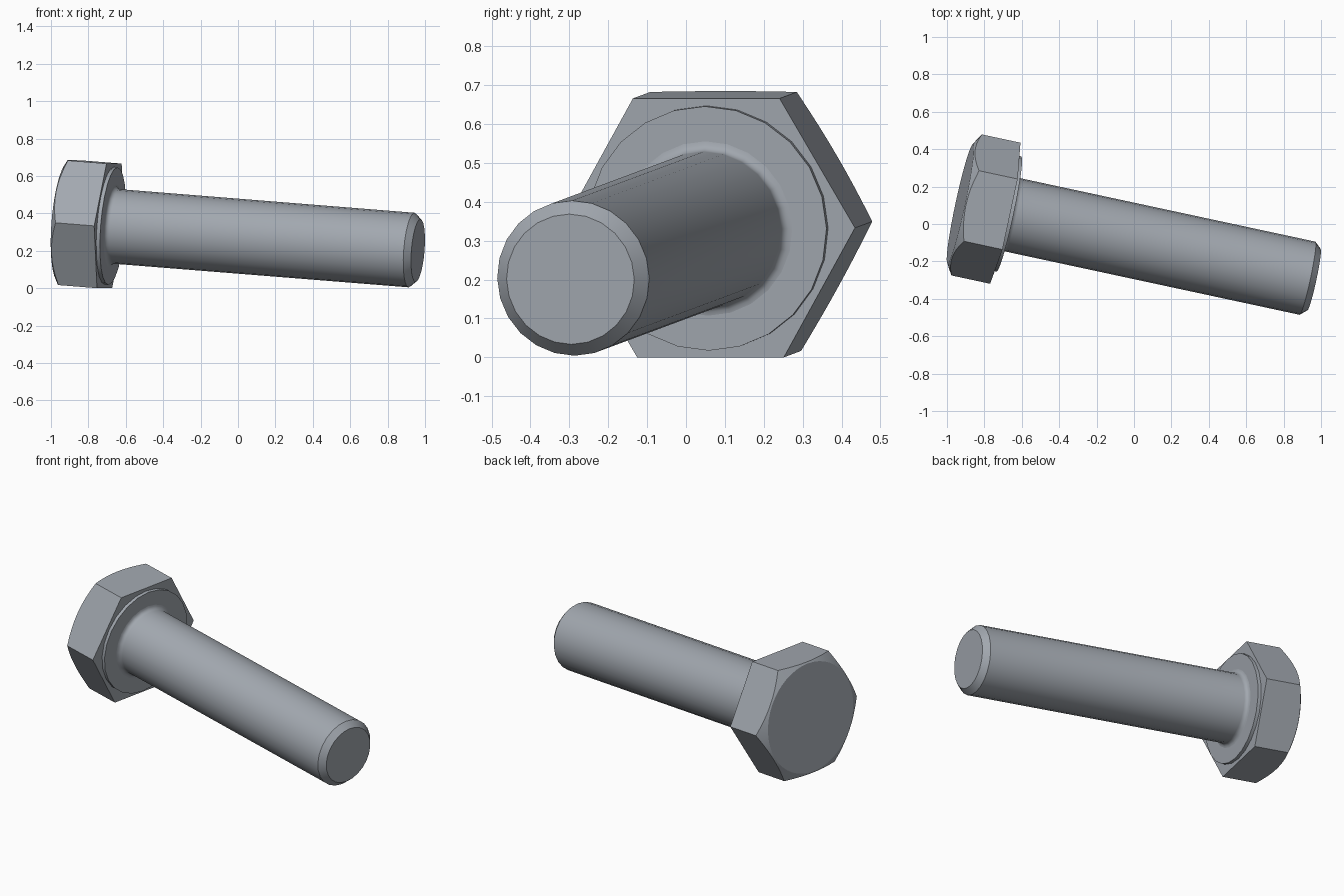
import bpy, bmesh
from math import cos, sin, tan, pi, radians
from mathutils import Matrix, Vector

if "Cube" in bpy.data.objects:
    bpy.data.objects.remove(bpy.data.objects["Cube"])

steel = bpy.data.materials.new("grey steel")
steel.use_nodes = True
colour = (0.36, 0.39, 0.43, 1)
steel.diffuse_color = colour
steel.node_tree.nodes["Principled BSDF"].inputs["Base Color"].default_value = colour

# Bolt frame: local x runs along the shank, origin at the underside of the head
axis = Vector((1, -0.215, -0.08)).normalized()
side = Vector((0, 0, 1)).cross(axis).normalized()
up = axis.cross(side)
frame = Matrix.Translation((-0.688, 0.0575, 0.333)) @ Matrix((axis, side, up)).transposed().to_4x4()


def ring_solid(name, rings, segments):
    """Closed solid from rings; each ring maps an angle to (distance, radius)."""
    bm = bmesh.new()
    loops = []
    for ring in rings:
        loop = []
        for i in range(segments):
            a = 2 * pi * i / segments
            x, r = ring(a)
            loop.append(bm.verts.new((x, r * cos(a), r * sin(a))))
        loops.append(loop)
    for lower, upper in zip(loops, loops[1:]):
        for i in range(segments):
            j = (i + 1) % segments
            bm.faces.new((lower[i], lower[j], upper[j], upper[i]))
    bm.faces.new(loops[0])
    bm.faces.new(loops[-1])
    bmesh.ops.recalc_face_normals(bm, faces=bm.faces)
    mesh = bpy.data.meshes.new(name)
    bm.to_mesh(mesh)
    bm.free()
    mesh.materials.append(steel)
    obj = bpy.data.objects.new(name, mesh)
    bpy.context.collection.objects.link(obj)
    obj.matrix_world = frame
    bpy.ops.object.select_all(action='DESELECT')
    obj.select_set(True)
    bpy.context.view_layer.objects.active = obj
    bpy.ops.object.shade_smooth_by_angle(angle=radians(28))
    return obj


def lathe(name, profile, segments):
    return ring_solid(name, [lambda a, p=p: p for p in profile], segments)


# Hexagonal head with a conical chamfer on its outer face
flat, thickness, crown = 0.334, 0.247, 0.325


def hex_radius(a):
    return flat / cos((a % (pi / 3)) - pi / 6)


ring_solid("hex_head", [
    lambda a: (0, hex_radius(a)),
    lambda a: ((hex_radius(a) - crown) * tan(pi / 6) - thickness, hex_radius(a)),
    lambda a: (-thickness, crown),
], 48)

# Raised washer face under the head
washer = 0.02
lathe("washer_face", [(-0.01, 0.315), (washer, 0.315)], 24)

# Shank with a root fillet and a chamfered tip
radius, fillet = 0.2, 0.025
profile = []
for k in range(5):
    a = k * pi / 8
    profile.append((washer + fillet * (1 - cos(a)), radius + fillet * (1 - sin(a))))
profile += [(1.658, radius), (1.693, 0.168)]
lathe("shank", profile, 24)
